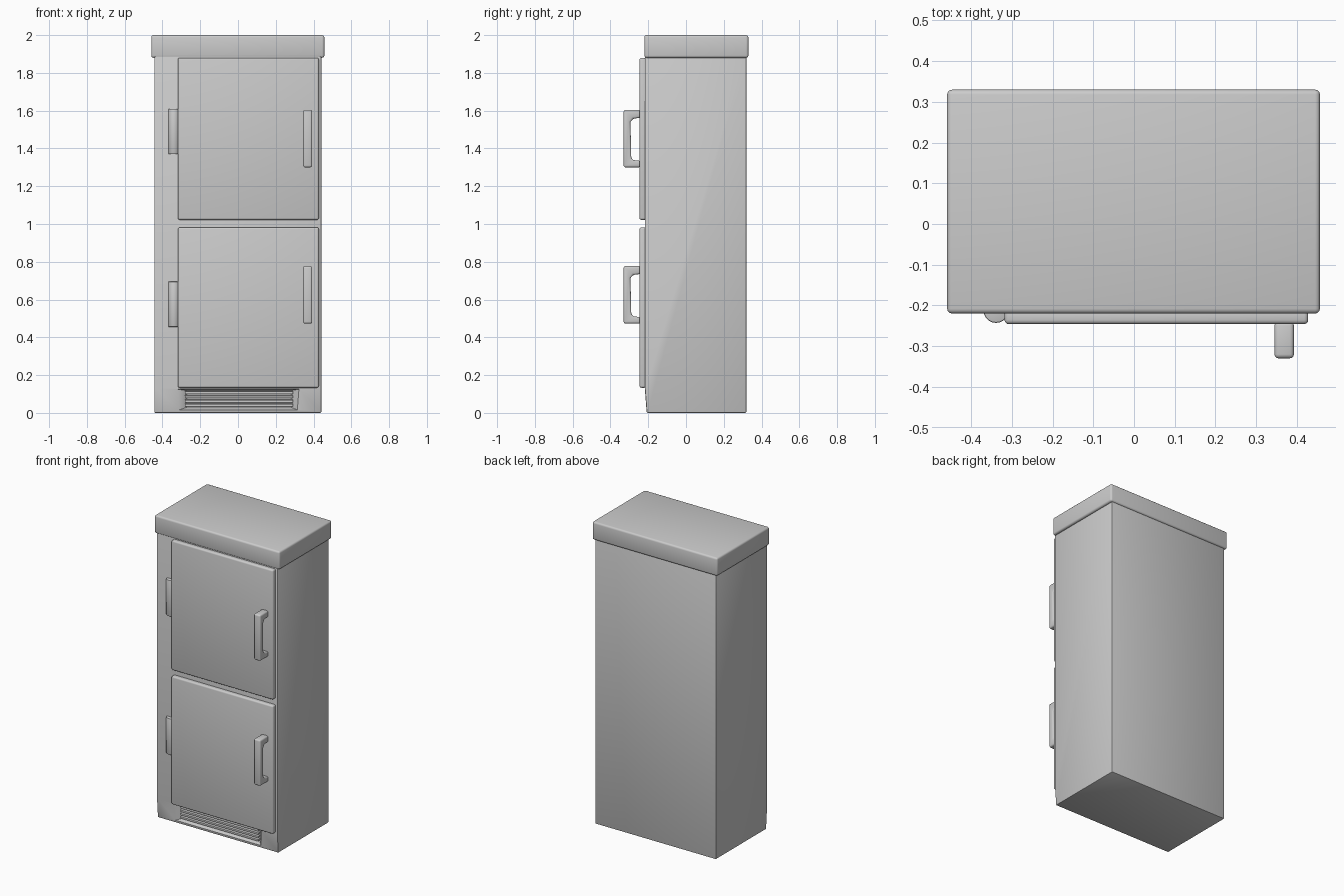
import bpy, bmesh, math
from mathutils import Vector

if "Cube" in bpy.data.objects:
    bpy.data.objects.remove(bpy.data.objects["Cube"])


def finish(name, bm, bevel=0.0, segs=2):
    bmesh.ops.recalc_face_normals(bm, faces=bm.faces)
    mesh = bpy.data.meshes.new(name)
    bm.to_mesh(mesh)
    bm.free()
    ob = bpy.data.objects.new(name, mesh)
    bpy.context.collection.objects.link(ob)
    bpy.ops.object.select_all(action='DESELECT')
    bpy.context.view_layer.objects.active = ob
    ob.select_set(True)
    if bevel:
        m = ob.modifiers.new("Bevel", 'BEVEL')
        m.width, m.segments = bevel, segs
        m.limit_method, m.angle_limit = 'ANGLE', math.radians(40)
        bpy.ops.object.modifier_apply(modifier=m.name)
    bpy.ops.object.shade_smooth_by_angle(angle=math.radians(35))
    return ob


def prism(name, profile, x0, x1, bevel=0.0, segs=2):
    """Extrude a (y, z) profile along x."""
    bm = bmesh.new()
    face = bm.faces.new([bm.verts.new((x0, y, z)) for y, z in profile])
    ext = bmesh.ops.extrude_face_region(bm, geom=[face])
    verts = [v for v in ext['geom'] if isinstance(v, bmesh.types.BMVert)]
    bmesh.ops.translate(bm, verts=verts, vec=Vector((x1 - x0, 0, 0)))
    return finish(name, bm, bevel, segs)


def box(name, x, y, z, bevel=0.0, segs=2):
    prof = [(y[0], z[0]), (y[1], z[0]), (y[1], z[1]), (y[0], z[1])]
    return prism(name, prof, x[0], x[1], bevel, segs)


# Cabinet, with the front leaning back slightly at the foot
body = prism("cabinet", [(-0.208, 0), (-0.218, 0.13), (-0.218, 1.9),
                         (0.32, 1.9), (0.32, 0)], -0.443, 0.441, 0.006)

# Vent recess with sloping sides
bm = bmesh.new()
rings = []
for y, x0, x1, z0, z1 in ((-0.24, -0.345, 0.345, 0.004, 0.129),
                          (-0.175, -0.27, 0.28, 0.03, 0.118)):
    rings.append([bm.verts.new(p) for p in
                  ((x0, y, z0), (x1, y, z0), (x1, y, z1), (x0, y, z1))])
for r in rings:
    bm.faces.new(r)
for i in range(4):
    j = (i + 1) % 4
    bm.faces.new((rings[0][i], rings[0][j], rings[1][j], rings[1][i]))
cutter = finish("vent_cutter", bm)
cutter.hide_render = True
bpy.context.view_layer.objects.active = body
m = body.modifiers.new("Vent", 'BOOLEAN')
m.object, m.operation, m.solver = cutter, 'DIFFERENCE', 'EXACT'
bpy.ops.object.modifier_apply(modifier=m.name)
bpy.data.objects.remove(cutter)

# Angled vent slats
for i in range(4):
    z = 0.034 + i * 0.022
    prism(f"vent_slat_{i + 1}", [(-0.202, z), (-0.17, z + 0.008),
                                 (-0.17, z + 0.018), (-0.202, z + 0.012)], -0.28, 0.29)

# Overhanging top
box("top_cap", (-0.459, 0.457), (-0.22, 0.33), (1.88, 2.0), 0.012, 3)

# Doors with hinge and handle
for label, z0, z1, hinge_z, handle_z in (("upper", 1.022, 1.88, 1.49, 1.3),
                                         ("lower", 0.133, 0.982, 0.575, 0.473)):
    box(label + "_door", (-0.318, 0.428), (-0.246, -0.21), (z0, z1), 0.01, 3)

    bm = bmesh.new()
    bmesh.ops.create_cone(bm, cap_ends=True, segments=20, radius1=0.031,
                          radius2=0.031, depth=0.24)
    bmesh.ops.translate(bm, verts=bm.verts, vec=(-0.339, -0.212, hinge_z))
    finish(label + "_hinge", bm, 0.004)

    h = handle_z
    prism(label + "_handle", [(-0.24, h), (-0.33, h), (-0.33, h + 0.304), (-0.24, h + 0.304),
                              (-0.24, h + 0.262), (-0.28, h + 0.258), (-0.294, h + 0.24),
                              (-0.29, h + 0.05), (-0.278, h + 0.038), (-0.24, h + 0.034)],
          0.345, 0.393, 0.01, 3)
